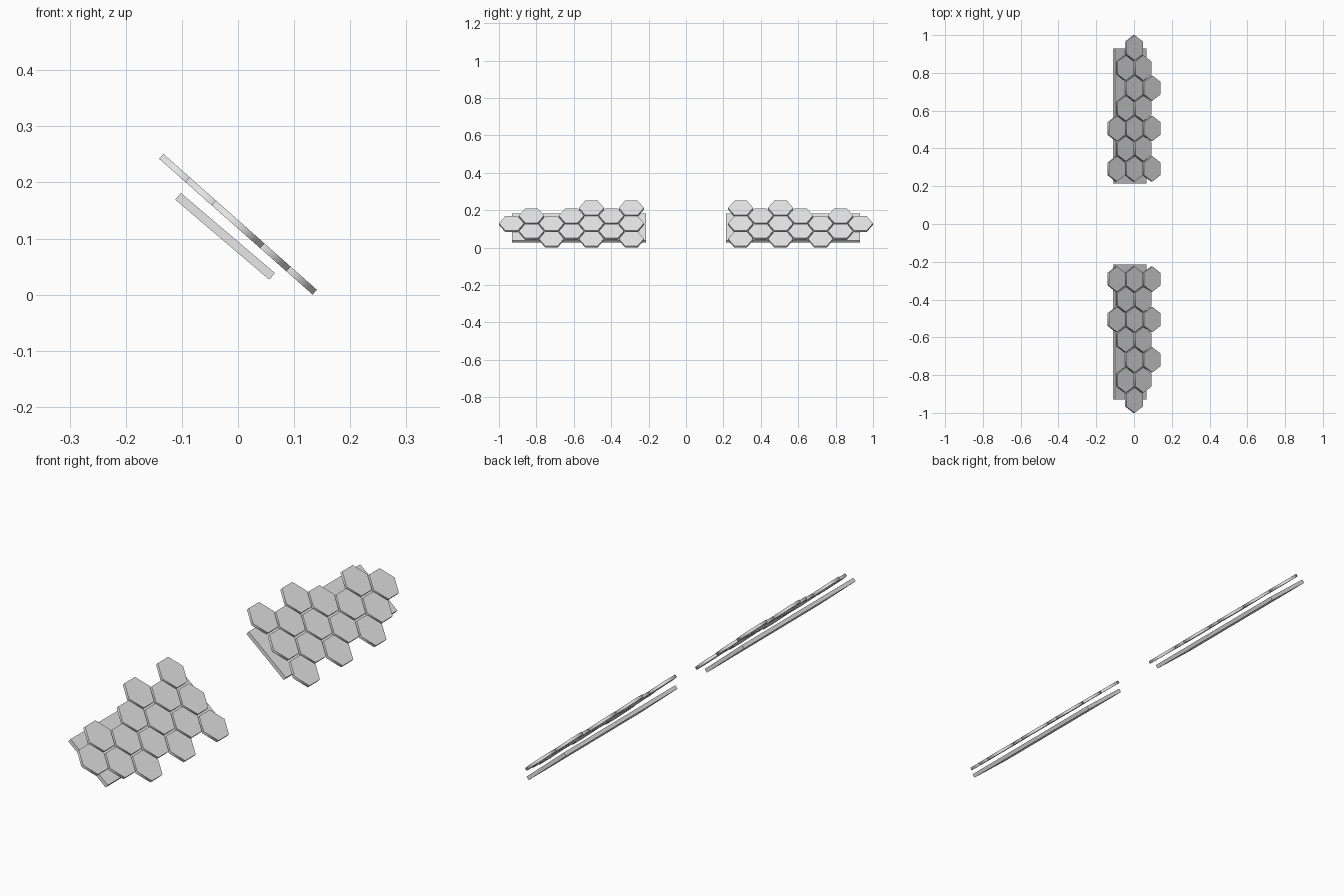
import bpy
import bmesh
from math import radians, sin, cos, pi
from mathutils import Matrix

cube = bpy.data.objects.get("Cube")
if cube:
    bpy.data.objects.remove(cube, do_unlink=True)

# Single grey finish
GREY = (0.8, 0.8, 0.8, 1.0)
grey = bpy.data.materials.new("light_grey")
grey.use_nodes = True
grey.diffuse_color = GREY
for node in grey.node_tree.nodes:
    if node.type == "BSDF_PRINCIPLED":
        node.inputs["Base Color"].default_value = GREY

# Layout: rows run along y, columns run down the slope
TILE_RADIUS, TILE_THICK = 0.067, 0.0115
ROW_START, ROW_STEP, COLUMN_STEP = 0.292, 0.1068, 0.1245
ROWS = [(-1, 0, 1), (-0.5, 0.5), (-1, 0, 1), (-0.5, 0.5), (0, 1), (-0.5, 0.5), (0,)]
TILE_TILT, BACK_TILT = radians(41.5), radians(40.4)
CENTRE_Z = 0.1255


def finish(name, bm, tilt, location):
    """Turn a bmesh into a tilted object."""
    bmesh.ops.recalc_face_normals(bm, faces=bm.faces)
    mesh = bpy.data.meshes.new(name)
    bm.to_mesh(mesh)
    bm.free()
    mesh.materials.append(grey)
    obj = bpy.data.objects.new(name, mesh)
    bpy.context.collection.objects.link(obj)
    obj.rotation_euler = (0, tilt, 0)
    obj.location = location
    return obj


def add_tile(bm, u, y):
    """Hexagonal plate with its points along y."""
    ring = [(u + TILE_RADIUS * sin(i * pi / 3), y + TILE_RADIUS * cos(i * pi / 3))
            for i in range(6)]
    low, high = [[bm.verts.new((a, b, h)) for a, b in ring]
                 for h in (-TILE_THICK / 2, TILE_THICK / 2)]
    bm.faces.new(low)
    bm.faces.new(high)
    for i in range(6):
        j = (i + 1) % 6
        side = bm.faces.new((low[i], low[j], high[j], high[i]))
        side.smooth = True
    # Keep the rims of the flat caps crisp
    for face_ring in (low, high):
        for i in range(6):
            bm.edges.get((face_ring[i], face_ring[(i + 1) % 6])).smooth = False


for label, side in (("front", -1), ("rear", 1)):
    # Honeycomb of tiles
    bm = bmesh.new()
    for row, columns in enumerate(ROWS):
        for column in columns:
            add_tile(bm, column * COLUMN_STEP, side * (ROW_START + row * ROW_STEP))
    finish(label + "_hexagon_tiles", bm, TILE_TILT, (0, 0, CENTRE_Z))

    # Flat backing board beneath the tiles
    bm = bmesh.new()
    bmesh.ops.create_cube(bm, size=1, matrix=Matrix.Diagonal((0.22, 0.716, 0.0155, 1)))
    finish(label + "_backing_board", bm, BACK_TILT, (-0.023, side * 0.572, CENTRE_Z - 0.0215))
